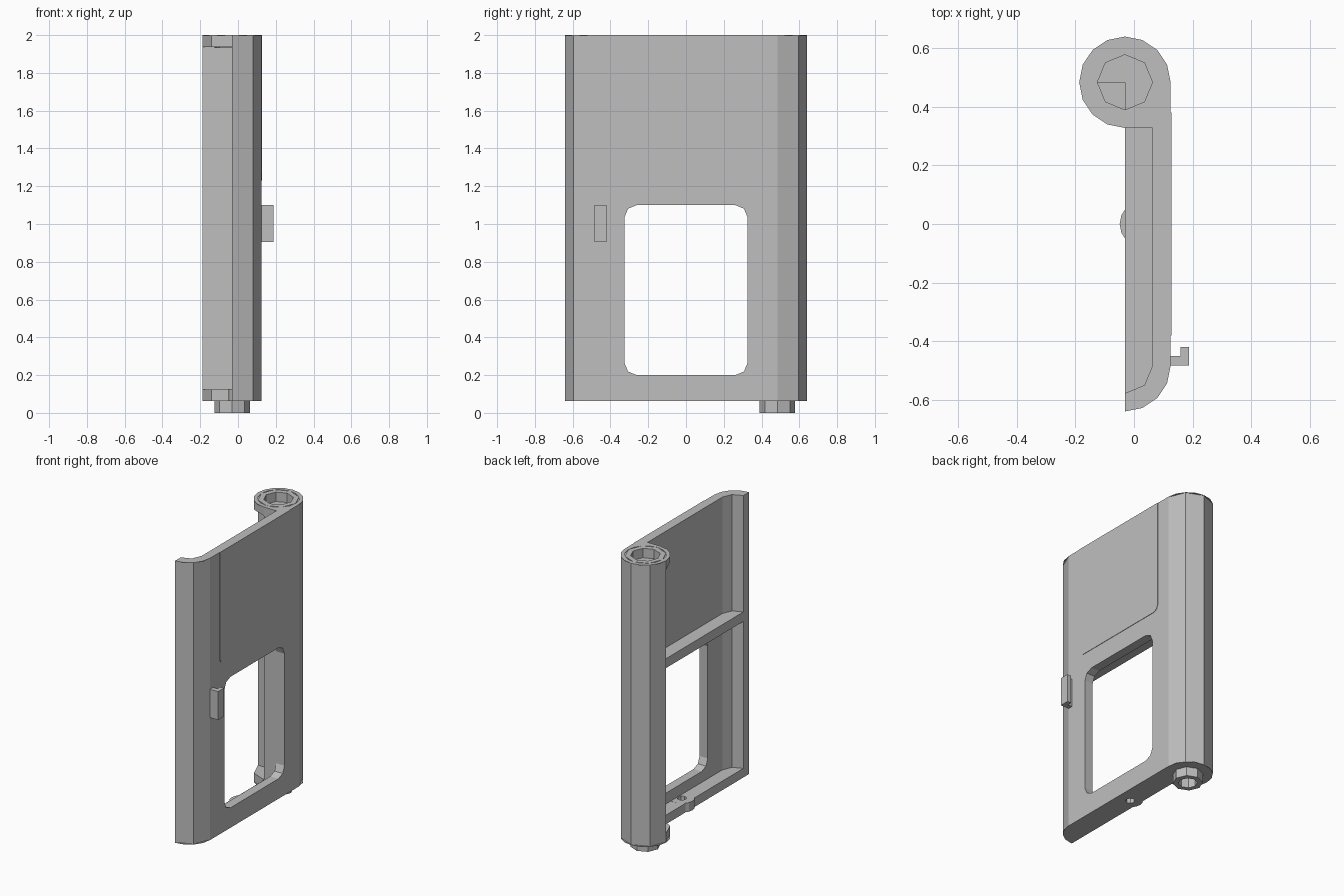
import bpy, bmesh, math
from mathutils import Vector

if "Cube" in bpy.data.objects:
    bpy.data.objects.remove(bpy.data.objects["Cube"], do_unlink=True)

grey = bpy.data.materials.new("plain grey")
grey.use_nodes = True
grey.diffuse_color = (0.52, 0.52, 0.52, 1)
grey.node_tree.nodes["Principled BSDF"].inputs["Base Color"].default_value = grey.diffuse_color

# Shared dimensions
CX, CY = -0.031, 0.484      # hinge axis
R = 0.156                   # outer radius of hinge and rounded edge
INNER = 0.094               # socket, pin and inner edge radius
BASE, TOP, T = 0.0625, 2.0, 0.0625
SKIN = 0.004                # thin end plates


def arc(cx, cy, r, start, end, segs):
    angles = [math.radians(start + (end - start) * i / segs) for i in range(segs + 1)]
    return [(cx + r * math.cos(a), cy + r * math.sin(a)) for a in angles]


def ring(cx, cy, r, n):
    return arc(cx, cy, r, 0, 360, n)[:-1]


def prism(name, points, lo, hi, axis="z"):
    """Extrude a flat outline along z (points are x, y) or x (points are y, z)."""
    bm = bmesh.new()
    place = (lambda p: (p[0], p[1], lo)) if axis == "z" else (lambda p: (lo, p[0], p[1]))
    face = bm.faces.new([bm.verts.new(place(p)) for p in points])
    made = bmesh.ops.extrude_face_region(bm, geom=[face])["geom"]
    step = Vector((0, 0, hi - lo)) if axis == "z" else Vector((hi - lo, 0, 0))
    bmesh.ops.translate(bm, vec=step, verts=[v for v in made if isinstance(v, bmesh.types.BMVert)])
    bmesh.ops.recalc_face_normals(bm, faces=bm.faces)
    mesh = bpy.data.meshes.new(name)
    bm.to_mesh(mesh)
    bm.free()
    mesh.materials.append(grey)
    obj = bpy.data.objects.new(name, mesh)
    bpy.context.collection.objects.link(obj)
    return obj


def cut(obj, *cutters):
    """Subtract the cutters and keep the result as plain mesh."""
    for cutter in cutters:
        mod = obj.modifiers.new("cut", "BOOLEAN")
        mod.operation = "DIFFERENCE"
        mod.solver = "EXACT"
        mod.object = cutter
    graph = bpy.context.evaluated_depsgraph_get()
    graph.update()
    mesh = bpy.data.meshes.new_from_object(obj.evaluated_get(graph))
    obj.modifiers.clear()
    obj.data = mesh


def outline(segs, full_hinge):
    """Door cross-section: rounded front edge, flat panel, hinge barrel."""
    pts = arc(CX, -CY, R, -90, 0, segs)
    if full_hinge:
        pts += arc(CX, CY, R, 0, 270, segs * 3)
    else:
        pts += arc(CX, CY, R, 0, 180, segs * 2)
        pts += [(CX, CY), (CX, CY - R)]
    pts += [(T, CY - R)]
    return pts + arc(CX, -CY, INNER, 0, -90, 2)


def rounded_rect(y, z0, z1, r, round_top=True):
    pts = arc(-y + r, z0 + r, r, 180, 270, 2) + arc(y - r, z0 + r, r, 270, 360, 2)
    if round_top:
        return pts + arc(y - r, z1 - r, r, 0, 90, 2) + arc(-y + r, z1 - r, r, 90, 180, 2)
    return pts + [(y, z1), (-y, z1)]


# Cutters
window = prism("window_cutter", rounded_rect(0.326, 0.2, 1.1, 0.065), 0.04, 0.2, "x")
socket = prism("socket_cutter", ring(CX, CY, INNER, 8), TOP - T - 0.002, 2.1)
bore = prism("bore_cutter", ring(CX, CY, 0.06, 8), -0.1, 0.12)
screw = prism("screw_hole_cutter", ring(0.031, 0, 0.03, 8), 0, 0.2)
seat = prism("ring_seat_cutter", ring(CX, CY, 0.13, 16), 1.9, 2.1)
cutters = [window, socket, bore, screw, seat]

# Door body with its window and top socket
body = prism("door_body", outline(2, False), BASE + SKIN, TOP - SKIN)
cut(body, window, socket, bore)

# Quarter flanges that close the barrel at both ends
wedge = [(CX + 0.02, CY + 0.02)] + arc(CX, CY, R, 180, 270, 2)
upper = prism("upper_flange", wedge, TOP - T, TOP - SKIN)
cut(upper, socket)
lower = prism("lower_flange", wedge, BASE + SKIN, BASE + T)
cut(lower, bore)

# Finer end plates and the socket rim
top_plate = prism("top_plate", outline(4, True), TOP - SKIN, TOP)
cut(top_plate, seat)
rim = prism("socket_rim", ring(CX, CY, 0.13, 8), TOP - SKIN, TOP)
cut(rim, socket)
bottom_plate = prism("bottom_plate", outline(4, True), BASE, BASE + SKIN)
cut(bottom_plate, bore)

# Hollow hinge pin
pin = prism("hinge_pin", ring(CX, CY, INNER, 8), 0, BASE + 0.02)
cut(pin, bore)

# Cross rails on the inner side
rail = [(CX, CY - R + 0.005), (T + 0.01, CY - R + 0.005)] + arc(CX, -CY, INNER + 0.008, 0, -90, 2)
prism("middle_rail", rail, 1.135, 1.2)
bottom_rail = prism("bottom_rail", rail, BASE, BASE + T)
cut(bottom_rail, screw)

# Rounded boss around the hole in the bottom rail
boss = prism("bottom_boss", ring(0.031, 0, 0.08, 16), BASE + 0.0005, BASE + T + 0.0005)
cut(boss, screw)

# Raised skin on the upper outer face
prism("upper_panel", rounded_rect(0.38, 1.23, TOP, 0.04, False), 0.12, 0.128, "x")

# Hooked handle
hook = [(0.12, -0.484), (0.1875, -0.484), (0.1875, -0.42),
        (0.158, -0.42), (0.158, -0.45), (0.12, -0.45)]
prism("handle", hook, 0.905, 1.1)

for cutter in cutters:
    bpy.data.objects.remove(cutter, do_unlink=True)
